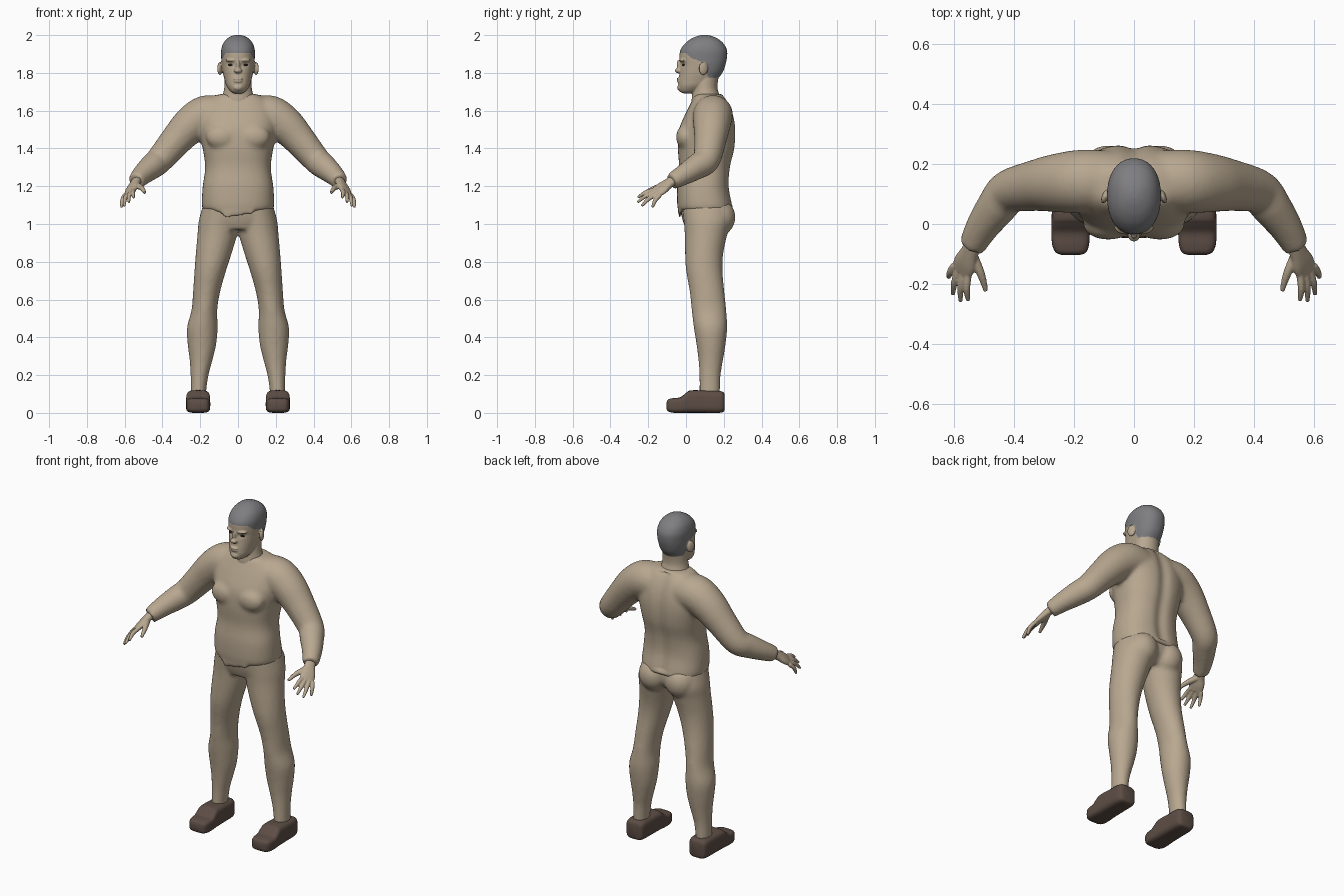
import bpy, bmesh, math
from mathutils import Vector, Matrix
from mathutils.bvhtree import BVHTree

if "Cube" in bpy.data.objects:
    bpy.data.objects.remove(bpy.data.objects["Cube"])


def material(name, rgb):
    m = bpy.data.materials.new(name)
    m.use_nodes = True
    m.diffuse_color = (*rgb, 1)
    m.node_tree.nodes["Principled BSDF"].inputs["Base Color"].default_value = (*rgb, 1)
    return m


SKIN = material("tan_skin", (0.48, 0.39, 0.28))
HAIR = material("grey_hair", (0.21, 0.21, 0.22))
SHOE = material("brown_shoe", (0.11, 0.075, 0.06))
DARK = material("dark_eye", (0.015, 0.012, 0.01))


def spline(rows, steps=5):
    """Catmull-Rom interpolation of rows of numbers."""
    out, last = [], len(rows) - 1
    for i in range(last):
        quad = (rows[max(i - 1, 0)], rows[i], rows[i + 1], rows[min(i + 2, last)])
        for k in range(steps):
            t = k / steps
            out.append([b + t / 2 * (c - a + t * (2*a - 5*b + 4*c - d + t * (3*(b - c) + d - a)))
                        for a, b, c, d in zip(*quad)])
    return out + [list(rows[-1])]


def loft(bm, rings, p=2.0, n=40):
    """Closed skin through superellipse rings given as centre, u, v."""
    loops = []
    for c, u, v in rings:
        loop = []
        for k in range(n):
            a = math.tau * k / n
            cs, sn = math.cos(a), math.sin(a)
            loop.append(bm.verts.new(c + u * math.copysign(abs(cs) ** (2 / p), cs)
                                     + v * math.copysign(abs(sn) ** (2 / p), sn)))
        loops.append(loop)
    for a, b in zip(loops, loops[1:]):
        for k in range(n):
            bm.faces.new((a[k], a[(k + 1) % n], b[(k + 1) % n], b[k]))
    bm.faces.new(loops[0])
    bm.faces.new(loops[-1])


def stack(bm, rows, p=2.0):
    """Upright loft; rows are z, x0, x1, y0, y1."""
    loft(bm, [(Vector(((a + b) / 2, (c + d) / 2, z)), Vector(((b - a) / 2, 0, 0)),
               Vector((0, (d - c) / 2, 0))) for z, a, b, c, d in spline(rows)], p)


def trunk(bm, rows, p=2.0):
    """Upright loft symmetric in x; rows are z, half width, y0, y1."""
    stack(bm, [(z, -w, w, a, b) for z, w, a, b in rows], p)


def tube(bm, rows, s, n=24):
    """Round tube; rows are x, y, z, radius, mirrored by s."""
    pts = spline(rows)
    cs = [Vector((s * r[0], r[1], r[2])) for r in pts]
    rings = []
    for i, c in enumerate(cs):
        d = (cs[min(i + 1, len(cs) - 1)] - cs[max(i - 1, 0)]).normalized()
        u = d.cross(Vector((0.3 * s, 0.5, 0.8))).normalized()
        rings.append((c, u * pts[i][3], d.cross(u) * pts[i][3]))
    loft(bm, rings, n=n)


def ball(bm, c, r, turn=0.0, axis="Z"):
    bmesh.ops.create_uvsphere(bm, u_segments=24, v_segments=16, radius=1, matrix=Matrix.Translation(c)
                              @ Matrix.Rotation(turn, 4, axis) @ Matrix.Diagonal((*r, 1)))


def finish(name, bm, mat, voxel=0, smooth=0):
    """Make the object, fusing overlapping shells when a voxel size is given."""
    bmesh.ops.recalc_face_normals(bm, faces=bm.faces)
    me = bpy.data.meshes.new(name)
    bm.to_mesh(me)
    bm.free()
    ob = bpy.data.objects.new(name, me)
    bpy.context.scene.collection.objects.link(ob)
    if voxel:
        rm = ob.modifiers.new("fuse", "REMESH")
        rm.mode, rm.voxel_size = "VOXEL", voxel
        sm = ob.modifiers.new("soften", "SMOOTH")
        sm.factor, sm.iterations = 0.5, smooth
        dg = bpy.context.evaluated_depsgraph_get()
        fused = bpy.data.meshes.new_from_object(ob.evaluated_get(dg))
        ob.modifiers.clear()
        ob.data = fused
        bpy.data.meshes.remove(me)
        me = fused
        me.name = name
    me.materials.clear()
    me.materials.append(mat)
    me.shade_smooth()
    if not voxel:
        me.set_sharp_from_angle(angle=math.radians(50))
    return ob


# Torso with sleeves: the hem dips at the front centre
bm = bmesh.new()
trunk(bm, [(1.075, .188, -.042, .25), (1.11, .192, -.047, .246), (1.2, .187, -.047, .23),
           (1.3, .174, -.037, .237), (1.4, .187, -.043, .26), (1.5, .205, -.037, .265),
           (1.58, .2, -.005, .252), (1.64, .17, .025, .228), (1.68, .12, .045, .2),
           (1.69, .07, .06, .18)], 2.4)
for v in bm.verts:
    if v.co.z < 1.076 and v.co.y < .1:
        v.co.z -= .06 * max(0, 1 - (v.co.x / .1) ** 4)
for s in (1, -1):
    tube(bm, [(.08, .145, 1.575, .1), (.17, .142, 1.575, .106), (.25, .137, 1.525, .099),
              (.33, .128, 1.44, .085), (.415, .108, 1.34, .073), (.455, .06, 1.305, .068),
              (.505, -.01, 1.262, .056), (.54, -.075, 1.225, .045)], s)
    ball(bm, (s * .085, -.003, 1.46), (.085, .05, .065))
torso = finish("torso_and_sleeves", bm, SKIN, .011, 8)
for v in torso.data.vertices:  # spine groove
    if v.co.y > .13:
        v.co.y -= .014 * math.exp(-(v.co.x / .035) ** 2) * (1.1 < v.co.z < 1.68)

# Hips and legs
bm = bmesh.new()
trunk(bm, [(1.15, .16, -.02, .215), (1.08, .178, -.028, .235), (1.02, .19, -.018, .23),
           (.97, .15, .0, .19)], 2.3)
for s in (1, -1):
    ball(bm, (s * .088, .165, 1.035), (.092, .097, .1))
    rows = [(1.1, .0, .185, -.02, .23), (1.02, -.005, .207, -.012, .24), (.95, .003, .214, -.007, .22),
            (.85, .032, .223, -.005, .198), (.757, .062, .23, .0, .193), (.64, .095, .238, .02, .203),
            (.545, .11, .246, .03, .213), (.45, .108, .27, .042, .218), (.36, .116, .266, .056, .209),
            (.28, .135, .256, .066, .196), (.2, .156, .251, .071, .183), (.12, .168, .25, .071, .18),
            (.08, .168, .25, .071, .18)]
    stack(bm, [(z, *sorted((s * a, s * b)), c, d) for z, a, b, c, d in rows])
finish("hips_and_legs", bm, SKIN, .011, 4)

# Head and neck: skull, nose, lips, chin, brows and ears fused
bm = bmesh.new()
trunk(bm, [(1.6, .085, .03, .19), (1.66, .085, .03, .185), (1.72, .073, .037, .167), (1.8, .07, .045, .175)])
trunk(bm, [(1.692, .022, -.015, .04), (1.703, .04, -.034, .07), (1.73, .06, -.04, .12),
           (1.76, .07, -.039, .16), (1.8, .08, -.034, .192), (1.84, .086, -.03, .208),
           (1.88, .089, -.034, .217), (1.92, .089, -.03, .217), (1.955, .079, -.006, .199),
           (1.98, .059, .026, .17), (1.995, .034, .06, .137), (2.001, .012, .085, .11)], 2.2)
ball(bm, (0, -.037, 1.812), (.021, .022, .014))
ball(bm, (0, -.034, 1.835), (.011, .014, .034), .2, "X")
ball(bm, (0, -.038, 1.768), (.025, .011, .007))
ball(bm, (0, -.038, 1.755), (.023, .010, .007))
ball(bm, (0, -.033, 1.722), (.025, .014, .016))
for s in (1, -1):
    ball(bm, (s * .037, -.018, 1.867), (.03, .016, .009), s * .3)
    ball(bm, (s * .096, .092, 1.823), (.011, .025, .035), s * .35)
head = finish("head_and_neck", bm, SKIN, .004, 3)
for v in head.data.vertices:  # eye sockets
    if v.co.y < .05:
        v.co.y += .007 * math.exp(-((abs(v.co.x) - .038) / .017) ** 2 - ((v.co.z - 1.845) / .012) ** 2)

# Cropped hair: faces above a hairline that falls toward the nape
HAIRLINE = [(-1, 1.912), (0, 1.905), (.03, 1.877), (.075, 1.862), (.1, 1.835), (.118, 1.775), (1, 1.765)]
head.data.materials.append(HAIR)
for f in head.data.polygons:
    x, y, z = f.center
    for (ya, za), (yb, zb) in zip(HAIRLINE, HAIRLINE[1:]):
        if ya <= y < yb and z > za + (zb - za) * (y - ya) / (yb - ya):
            f.material_index = int(abs(x) < .091)

# Eyes set on the face surface
tree = BVHTree.FromPolygons([v.co for v in head.data.vertices],
                            [list(f.vertices) for f in head.data.polygons])
for side, s in (("left", 1), ("right", -1)):
    hit = tree.ray_cast(Vector((s * .038, -1, 1.842)), Vector((0, 1, 0)))[0]
    bm = bmesh.new()
    ball(bm, hit, (.016, .004, .0055), s * .35)
    finish(side + "_eye", bm, DARK)

    # Hand: flat palm, four spread fingers and a thumb
    bm = bmesh.new()
    along = Vector((s * .038, -.088, -.063)).normalized()
    wide = Vector((s * .05, .035, -.03))
    wide = (wide - along * wide.dot(along)).normalized()
    thick = along.cross(wide)
    loft(bm, [(Vector((s * x, y, z)), wide * w, thick * t) for x, y, z, w, t in spline(
        [(.532, -.06, 1.235, .027, .024), (.547, -.095, 1.213, .032, .021),
         (.562, -.13, 1.187, .042, .019), (.574, -.16, 1.165, .04, .013)])], 2.3)
    first, last = Vector((.552, -.168, 1.18)), Vector((.598, -.138, 1.153))
    tips = [(.552, -.255, 1.14), (.577, -.257, 1.115), (.603, -.235, 1.095), (.617, -.178, 1.088)]
    for i, tip in enumerate(tips):
        base = first.lerp(last, i / 3)
        mid = base.lerp(Vector(tip), .5) + Vector((.005, -.004, .006))
        tube(bm, [(*base, .0125), (*mid, .0115), (*tip, .007)], s, 14)
    tube(bm, [(.54, -.1, 1.207, .018), (.51, -.165, 1.19, .014), (.493, -.222, 1.165, .008)], s, 14)
    finish(side + "_hand", bm, SKIN, .004, 3)

    # Shoe: low squared toe rising to the ankle
    bm = bmesh.new()
    rows = [(-.103, .18, .24, .02, .055), (-.095, .16, .26, .008, .071), (-.07, .15, .272, .001, .078),
            (-.03, .147, .275, 0, .083), (.0, .147, .275, 0, .106), (.025, .148, .274, 0, .119),
            (.1, .15, .272, 0, .119), (.17, .152, .27, 0, .117), (.197, .16, .262, .005, .11),
            (.205, .178, .245, .018, .095)]
    loft(bm, [(Vector((s * (a + b) / 2, y, (c + d) / 2)), Vector(((b - a) / 2, 0, 0)),
               Vector((0, 0, (d - c) / 2))) for y, a, b, c, d in spline(rows)], 4)
    finish(side + "_shoe", bm, SHOE)
